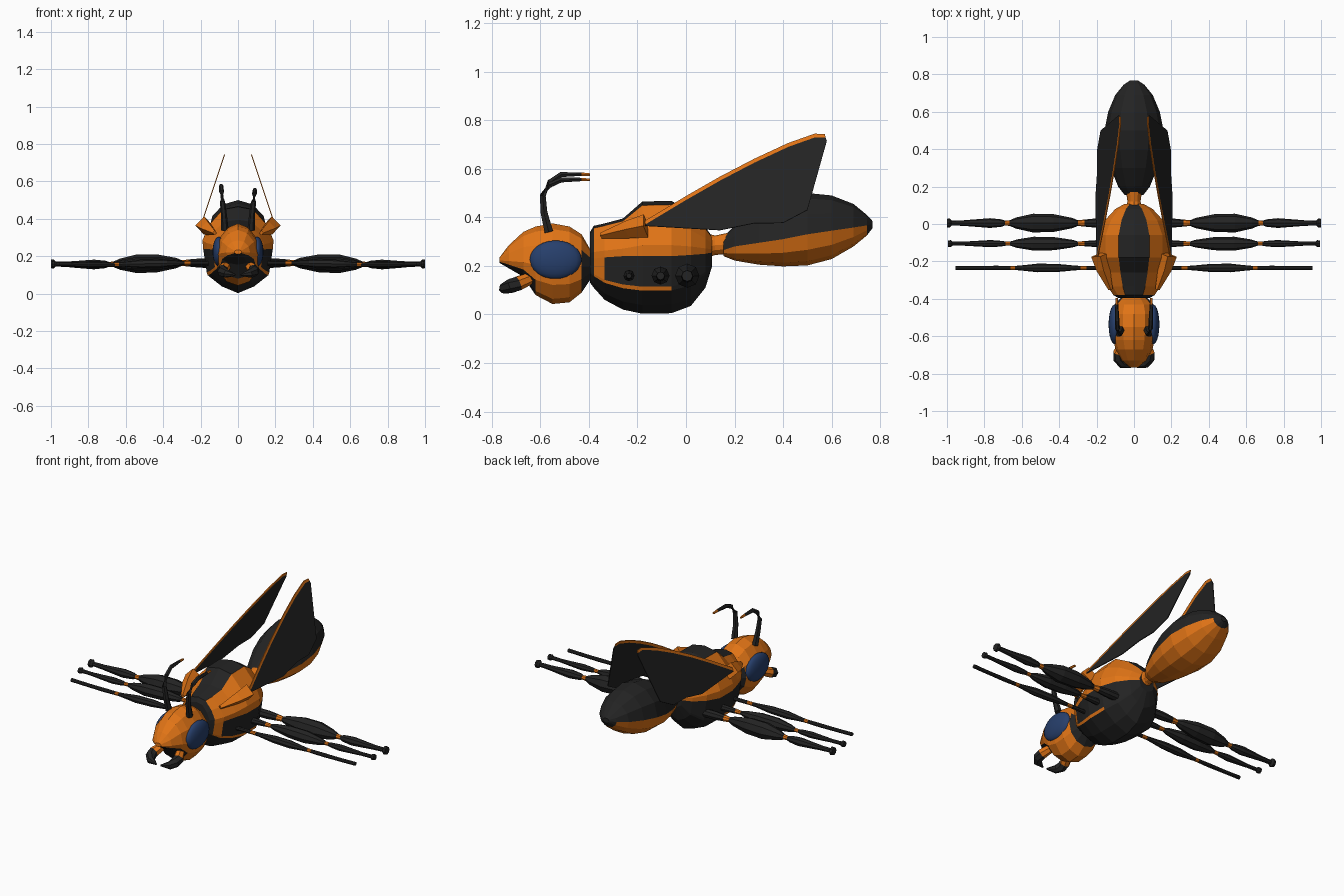
import bpy, bmesh, math
from mathutils import Vector

if "Cube" in bpy.data.objects:
    bpy.data.objects.remove(bpy.data.objects["Cube"])


def material(name, rgb):
    m = bpy.data.materials.new(name)
    m.diffuse_color = (*rgb, 1)
    m.use_nodes = True
    m.node_tree.nodes["Principled BSDF"].inputs["Base Color"].default_value = m.diffuse_color
    return m


MATS = [material("orange", (0.75, 0.175, 0.008)),
        material("black", (0.017, 0.017, 0.017)),
        material("blue", (0.02, 0.05, 0.15))]
ORANGE, BLACK, BLUE = 0, 1, 2


def finish(name, bm, smooth=False):
    bmesh.ops.recalc_face_normals(bm, faces=bm.faces)
    for f in bm.faces:
        f.smooth = smooth
    me = bpy.data.meshes.new(name)
    bm.to_mesh(me)
    bm.free()
    for m in MATS:
        me.materials.append(m)
    ob = bpy.data.objects.new(name, me)
    bpy.context.collection.objects.link(ob)
    return ob


def skin(name, rings, colour):
    """Join closed rings of points; colour(ring, side, centre) picks the material."""
    bm = bmesh.new()
    vr = [[bm.verts.new(p) for p in r] for r in rings]
    n = len(vr[0])
    for i in range(len(vr) - 1):
        for j in range(n):
            k = (j + 1) % n
            f = bm.faces.new((vr[i][j], vr[i][k], vr[i + 1][k], vr[i + 1][j]))
            f.material_index = colour(i, j, f.calc_center_median())
    for i, r in ((0, vr[0]), (len(vr) - 2, vr[-1])):
        f = bm.faces.new(r)
        f.material_index = colour(i, 0, f.calc_center_median())
    return finish(name, bm)


def body(name, half, stations, colour):
    """Loft along y; half is a section (u, v) from top to bottom,
    stations are (y, bottom, middle, top, half width)."""
    sec = half + [(-u, v) for u, v in reversed(half) if u > 0]
    rings = []
    for y, lo, mid, hi, w in stations:
        rings.append([(u * w, y, mid + v * ((hi - mid) if v > 0 else (mid - lo)))
                      for u, v in sec])
    n, m = len(sec), len(half)

    def pick(i, j, c):
        # fold the side index so both halves share one numbering
        return colour(i, j if j < m - 1 else n - 1 - j, c)
    return skin(name, rings, pick)


def tube(name, path, radii, colours, sides=8):
    pts = [Vector(p) for p in path]
    rings = []
    for i, p in enumerate(pts):
        t = (pts[min(i + 1, len(pts) - 1)] - pts[max(i - 1, 0)]).normalized()
        up = Vector((0, 0, 1)) if abs(t.z) < 0.8 else Vector((0, 1, 0))
        a = t.cross(up).normalized()
        b = a.cross(t)
        ang = [2 * math.pi * k / sides for k in range(sides)]
        rings.append([p + radii[i] * (a * math.cos(q) + b * math.sin(q)) for q in ang])
    return skin(name, rings, lambda i, j, c: colours[i])


ROUND = [(math.sin(math.pi * k / 6), math.cos(math.pi * k / 6)) for k in range(7)]
ROUND[0], ROUND[3], ROUND[6] = (0, 1), (1, 0), (0, -1)

# head: orange, black mouth area and black neck
body("head", ROUND, [
    (-0.768, 0.212, 0.222, 0.235, 0.02), (-0.73, 0.19, 0.22, 0.285, 0.065),
    (-0.67, 0.155, 0.215, 0.34, 0.098), (-0.62, 0.08, 0.205, 0.362, 0.112),
    (-0.55, 0.043, 0.2, 0.375, 0.12), (-0.48, 0.05, 0.2, 0.362, 0.12),
    (-0.43, 0.09, 0.2, 0.33, 0.105), (-0.39, 0.15, 0.2, 0.26, 0.065)],
    lambda i, j, c: BLACK if (i < 3 and j > 3) or (i == 6 and c.z < 0.24) else ORANGE)

# thorax: black back strip, orange flanks, black belly with a thin orange line
THORAX = [(0, 1), (0.43, 0.93), (0.8, 0.58), (1, 0.2), (0.98, 0),
          (0.88, -0.53), (0.85, -0.6), (0.45, -0.85), (0, -1)]


def thorax_colour(i, j, c):
    if i == 0 or j == 0:
        return BLACK
    if j <= 3:
        return ORANGE
    if (j == 4 and i == 1) or (j == 5 and 1 <= i <= 4):
        return ORANGE
    return BLACK


body("thorax", THORAX, [
    (-0.395, 0.13, 0.23, 0.34, 0.085), (-0.38, 0.11, 0.23, 0.365, 0.11),
    (-0.335, 0.06, 0.235, 0.375, 0.14), (-0.26, 0.02, 0.24, 0.395, 0.168),
    (-0.18, 0.003, 0.24, 0.465, 0.19), (-0.06, 0.005, 0.24, 0.468, 0.19),
    (0.02, 0.035, 0.245, 0.42, 0.155), (0.08, 0.11, 0.25, 0.36, 0.1),
    (0.108, 0.2, 0.255, 0.32, 0.05)], thorax_colour)

# narrow waist
body("waist", ROUND, [
    (0.06, 0.22, 0.27, 0.34, 0.05), (0.12, 0.245, 0.285, 0.325, 0.035),
    (0.19, 0.25, 0.29, 0.34, 0.045)], lambda i, j, c: ORANGE)

# abdomen: black above, orange below
body("abdomen", ROUND, [
    (0.155, 0.24, 0.265, 0.32, 0.05), (0.2, 0.222, 0.28, 0.365, 0.085),
    (0.3, 0.205, 0.295, 0.435, 0.125), (0.4, 0.198, 0.31, 0.482, 0.15),
    (0.5, 0.202, 0.33, 0.5, 0.158), (0.6, 0.228, 0.345, 0.49, 0.138),
    (0.69, 0.28, 0.358, 0.455, 0.1), (0.745, 0.325, 0.367, 0.41, 0.055),
    (0.768, 0.355, 0.372, 0.385, 0.02)],
    lambda i, j, c: BLACK if j < 3 or i == 7 else ORANGE)

# wing outline in side view (y, z): leading edge and trailing edge
LEAD = [(-0.17, 0.385), (0, 0.487), (0.14, 0.567), (0.28, 0.64),
        (0.42, 0.705), (0.53, 0.744), (0.572, 0.742)]
TRAIL = [(-0.17, 0.365), (0, 0.355), (0.14, 0.347), (0.28, 0.375),
         (0.4, 0.377), (0.5, 0.43), (0.58, 0.715)]


def wing(name, s):
    bm = bmesh.new()

    def vert(y, z):
        return bm.verts.new((s * (0.19 - (z - 0.39) * 0.335), y, z))
    inner = [(y + 0.003, z - 0.015) for y, z in LEAD]
    rows = [[vert(*p) for p in row] for row in (LEAD, inner, TRAIL)]
    for r in range(2):
        for i in range(len(LEAD) - 1):
            f = bm.faces.new((rows[r][i], rows[r][i + 1], rows[r + 1][i + 1], rows[r + 1][i]))
            f.material_index = ORANGE if r == 0 else BLACK
    ob = finish(name, bm)
    mod = ob.modifiers.new("thickness", 'SOLIDIFY')
    mod.thickness, mod.offset = 0.005, 0


# leg profile: (x along the leg, thickness factor, colour of next segment)
LEG = [(0.1, 0.5, BLACK), (0.2, 0.5, BLACK), (0.265, 0.38, ORANGE), (0.3, 0.3, BLACK),
       (0.33, 0.55, BLACK), (0.43, 0.95, BLACK), (0.54, 1.0, BLACK), (0.63, 0.6, BLACK),
       (0.665, 0.3, ORANGE), (0.69, 0.26, BLACK), (0.71, 0.4, BLACK), (0.77, 0.52, BLACK),
       (0.86, 0.38, BLACK), (0.91, 0.3, BLACK), (0.975, 0.26, BLACK), (0.985, 0.5, BLACK),
       (1.0, 0.45, BLACK)]

for s, side in ((1, "right"), (-1, "left")):
    wing(f"{side}_wing", s)

    # wing root
    tube(f"{side}_wing_root",
         [(s * 0.125, -0.35, 0.325), (s * 0.165, -0.24, 0.35), (s * 0.182, -0.165, 0.365)],
         [0.012, 0.037, 0.048], [ORANGE] * 2, 4)

    # eye
    bm = bmesh.new()
    bmesh.ops.create_uvsphere(bm, u_segments=20, v_segments=12, radius=1)
    for v in bm.verts:
        v.co = Vector((s * (0.102 + 0.034 * v.co.x), -0.537 + 0.107 * v.co.y,
                       0.225 + 0.08 * v.co.z))
    for f in bm.faces:
        f.material_index = BLUE
    finish(f"{side}_eye", bm, True)

    # antenna with orange tip
    d = -0.022 if s > 0 else 0
    tube(f"{side}_antenna",
         [(s * 0.07, -0.565, 0.34), (s * 0.075, -0.585, 0.42), (s * 0.083, -0.59, 0.49),
          (s * 0.088, -0.56, 0.545 + d / 2), (s * 0.09, -0.515, 0.576 + d),
          (s * 0.092, -0.43, 0.578 + d), (s * 0.092, -0.395, 0.576 + d)],
         [0.02, 0.016, 0.014, 0.013, 0.012, 0.008, 0.006],
         [BLACK] * 5 + [ORANGE], 6)

    # curved mandible
    tube(f"{side}_mandible",
         [(s * 0.06, -0.64, 0.15), (s * 0.082, -0.69, 0.128), (s * 0.082, -0.72, 0.118),
          (s * 0.062, -0.75, 0.107), (s * 0.015, -0.765, 0.1)],
         [0.025, 0.03, 0.03, 0.023, 0.005], [ORANGE] + [BLACK] * 3, 7)

    # legs: position, thickness and reach
    for part, y, r, reach in (("front", -0.235, 0.023, 0.955),
                              ("middle", -0.105, 0.037, 0.995),
                              ("rear", 0.005, 0.05, 1.0)):
        path, radii = [], []
        for x, k, c in LEG:
            path.append((s * x * reach, y, 0.16 + 0.004 * math.sin(x * 6)))
            radii.append(max(k * r, 0.011))
        tube(f"{side}_{part}_leg", path, radii, [c for x, k, c in LEG], 8)
